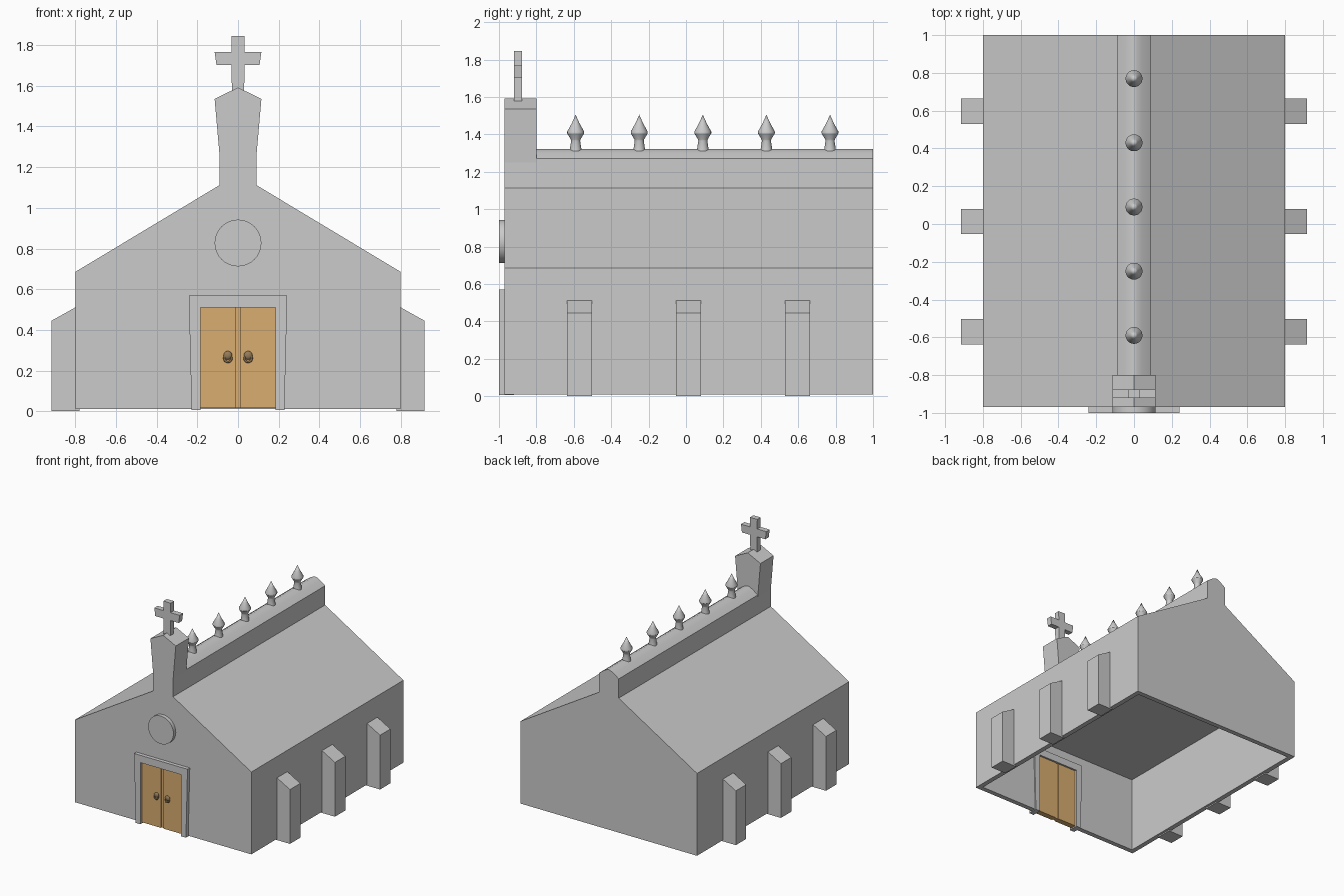
import bpy, bmesh, math

if "Cube" in bpy.data.objects:
    bpy.data.objects.remove(bpy.data.objects["Cube"])

def material(name, color):
    m = bpy.data.materials.new(name)
    m.diffuse_color = color
    m.use_nodes = True
    m.node_tree.nodes["Principled BSDF"].inputs["Base Color"].default_value = m.diffuse_color
    return m

def make(name, bm, mat=None, smooth=None):
    bmesh.ops.recalc_face_normals(bm, faces=bm.faces)
    me = bpy.data.meshes.new(name)
    bm.to_mesh(me)
    bm.free()
    ob = bpy.data.objects.new(name, me)
    bpy.context.collection.objects.link(ob)
    if mat:
        me.materials.append(mat)
    if smooth:
        bpy.ops.object.select_all(action='DESELECT')
        ob.select_set(True)
        bpy.context.view_layer.objects.active = ob
        bpy.ops.object.shade_smooth_by_angle(angle=math.radians(smooth))
    return ob

def prism(name, pts, y0, y1, mat=None, smooth=None):
    """Extrude an x-z profile along y."""
    bm = bmesh.new()
    face = bm.faces.new([bm.verts.new((x, y0, z)) for x, z in pts])
    new = bmesh.ops.extrude_face_region(bm, geom=[face])['geom']
    bmesh.ops.translate(bm, vec=(0, y1 - y0, 0),
                        verts=[v for v in new if isinstance(v, bmesh.types.BMVert)])
    return make(name, bm, mat, smooth)

def mirrored(half):
    """Complete a right-hand half profile (bottom to top) about x = 0."""
    return half + [(-x, z) for x, z in reversed(half) if x > 0]

def rect(x0, x1, z0, z1):
    return [(x0, z0), (x1, z0), (x1, z1), (x0, z1)]

def lathe(name, profile, loc, sides):
    bm = bmesh.new()
    vs = [bm.verts.new((r, 0, z)) for r, z in profile]
    es = [bm.edges.new(p) for p in zip(vs, vs[1:])]
    bmesh.ops.spin(bm, geom=vs + es, axis=(0, 0, 1), cent=(0, 0, 0),
                   angle=2 * math.pi, steps=sides, use_duplicate=False)
    bmesh.ops.remove_doubles(bm, verts=bm.verts, dist=1e-5)
    bmesh.ops.translate(bm, vec=loc, verts=bm.verts)
    return make(name, bm, smooth=30)

def cut(ob, cutter):
    mod = ob.modifiers.new('cut', 'BOOLEAN')
    mod.operation, mod.solver, mod.object = 'DIFFERENCE', 'EXACT', cutter
    bpy.context.view_layer.objects.active = ob
    bpy.ops.object.modifier_apply(modifier=mod.name)
    bpy.data.objects.remove(cutter)

wood = material('door_wood', (0.69, 0.42, 0.16, 1))
iron = material('handle_metal', (0.3, 0.2, 0.1, 1))

# Hollow nave with an open underside and a doorway
nave = prism('nave', mirrored([(0.8, 0.01), (0.8, 0.685), (0.09, 1.112)]), -0.97, 1.0)
cut(nave, prism('cavity_cutter', rect(-0.76, 0.76, -0.1, 0.64), -0.93, 0.96))
cut(nave, prism('doorway_cutter', rect(-0.205, 0.205, -0.1, 0.535), -1.1, -0.9))

# Ridge cap and front bell gable
prism('ridge_cap', mirrored([(0.09, 1.112), (0.09, 1.27), (0.045, 1.303),
                             (0.015, 1.318), (0, 1.321)]), -0.80, 1.0, smooth=30)
prism('bell_gable', mirrored([(0.09, 1.112), (0.09, 1.25), (0.115, 1.535), (0, 1.592)]),
      -0.97, -0.80)

# Cross
prism('cross', mirrored([(0.03, 1.565), (0.032, 1.702), (0.106, 1.702), (0.115, 1.767),
                         (0.032, 1.767), (0.033, 1.845)]), -0.92, -0.876)

# Buttresses
for s, side in ((1, 'right'), (-1, 'left')):
    for y in (-0.57, 0.013, 0.597):
        pts = [(0.78, 0), (0.917, 0), (0.917, 0.445), (0.797, 0.512), (0.78, 0.512)]
        prism('buttress_' + side, [(s * x, z) for x, z in pts], y - 0.067, y + 0.067)

# Ridge finials
for i in range(5):
    lathe('finial', [(0, 1.30), (0.033, 1.30), (0.031, 1.32), (0.024, 1.365), (0.026, 1.373),
                     (0.045, 1.405), (0.045, 1.415), (0.02, 1.46), (0, 1.505)],
          (0, -0.59 + 0.34 * i, 0), 20)

# Round window disc
bm = bmesh.new()
prism('round_window', [(0.115 * math.cos(a), 0.827 + 0.115 * math.sin(a))
                       for a in (2 * math.pi * k / 32 for k in range(32))],
      -1.0, -0.96, smooth=30)
bm.free()

# Door frame: lintel and tapered jambs
prism('door_frame', [(0.185, 0.005), (0.228, 0.005), (0.242, 0.57), (-0.242, 0.57),
                     (-0.228, 0.005), (-0.185, 0.005), (-0.185, 0.51), (0.185, 0.51)],
      -1.0, -0.92)

# Double doors with a recessed centre strip, and ring handles
prism('door_centre_strip', rect(-0.013, 0.013, 0.015, 0.51), -0.972, -0.94, wood)
for s, side in ((1, 'right'), (-1, 'left')):
    prism('door_' + side, rect(*sorted((s * 0.013, s * 0.185)), 0.015, 0.51),
          -0.982, -0.935, wood)
    bpy.ops.mesh.primitive_torus_add(major_segments=20, minor_segments=8, major_radius=0.018,
                                     minor_radius=0.005, location=(s * 0.05, -0.988, 0.26),
                                     rotation=(math.pi / 2, 0, 0))
    ring = bpy.context.object
    ring.name = 'handle_ring_' + side
    ring.data.materials.append(iron)
    bpy.ops.object.shade_smooth()
    bpy.ops.mesh.primitive_uv_sphere_add(segments=16, ring_count=8, radius=1,
                                         location=(s * 0.05, -0.984, 0.275))
    boss = bpy.context.object
    boss.name = 'handle_boss_' + side
    boss.scale = (0.021, 0.012, 0.021)
    boss.data.materials.append(iron)
    bpy.ops.object.shade_smooth()
